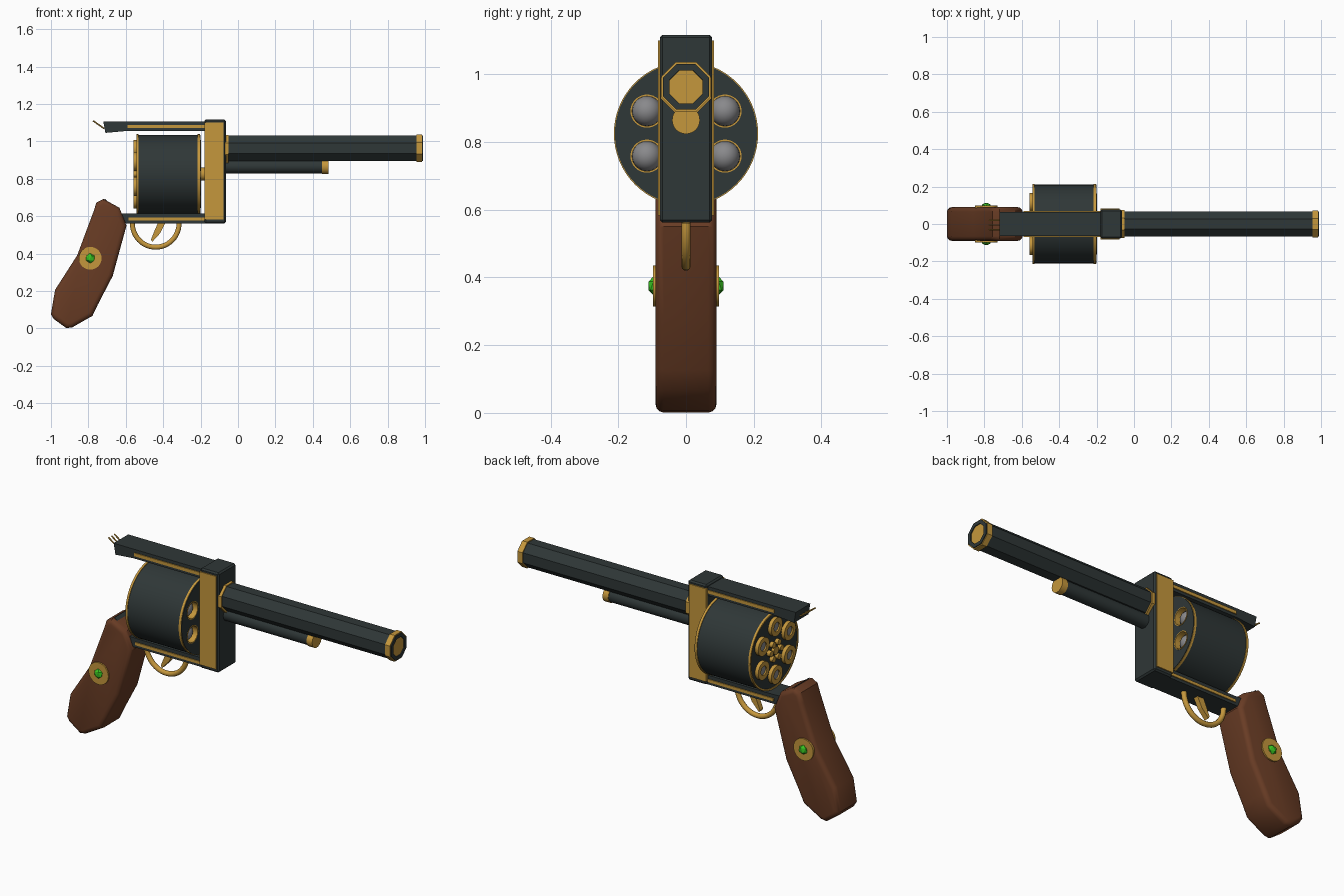
import bpy, bmesh, math
from mathutils import Matrix, Vector

if "Cube" in bpy.data.objects:
    bpy.data.objects.remove(bpy.data.objects["Cube"], do_unlink=True)


def material(name, r, g, b):
    m = bpy.data.materials.new(name)
    m.use_nodes = True
    m.diffuse_color = (r, g, b, 1)
    m.node_tree.nodes["Principled BSDF"].inputs["Base Color"].default_value = (r, g, b, 1)
    return m


STEEL = material("dark steel", 0.028, 0.038, 0.038)
GOLD = material("gold", 0.56, 0.31, 0.045)
WOOD = material("brown wood", 0.14, 0.045, 0.018)
SILVER = material("silver", 0.25, 0.25, 0.26)
GREEN = material("green gem", 0.04, 0.55, 0.015)


def finish(name, bm, mat, smooth=False):
    bmesh.ops.recalc_face_normals(bm, faces=bm.faces)
    me = bpy.data.meshes.new(name)
    bm.to_mesh(me)
    bm.free()
    me.materials.append(mat)
    ob = bpy.data.objects.new(name, me)
    bpy.context.collection.objects.link(ob)
    if smooth:
        bpy.ops.object.select_all(action='DESELECT')
        ob.select_set(True)
        bpy.context.view_layer.objects.active = ob
        bpy.ops.object.shade_smooth_by_angle(angle=math.radians(35))
    return ob


def bevel(bm, width, segments=1):
    edges = [e for e in bm.edges if e.calc_face_angle(0) > 0.6]
    bmesh.ops.bevel(bm, geom=edges, offset=width, segments=segments,
                    profile=0.5, affect='EDGES', clamp_overlap=True)


def box(name, x0, x1, y0, y1, z0, z1, mat, width=0):
    bm = bmesh.new()
    m = Matrix.Translation(((x0 + x1) / 2, (y0 + y1) / 2, (z0 + z1) / 2))
    bmesh.ops.create_cube(bm, size=1, matrix=m @ Matrix.Diagonal((x1 - x0, y1 - y0, z1 - z0, 1)))
    if width:
        bevel(bm, width)
    return finish(name, bm, mat)


def add_rod(bm, a, b, r1, r2=None, sides=32, turn=0):
    a, b = Vector(a), Vector(b)
    d = b - a
    m = Matrix.Translation((a + b) / 2) @ d.to_track_quat('Z', 'Y').to_matrix().to_4x4()
    bmesh.ops.create_cone(bm, cap_ends=True, segments=sides, radius1=r1,
                          radius2=r1 if r2 is None else r2, depth=d.length,
                          matrix=m @ Matrix.Rotation(turn, 4, 'Z'))


def rod(name, x0, x1, z, r, mat, sides=32, turn=0, smooth=True):
    bm = bmesh.new()
    add_rod(bm, (x0, 0, z), (x1, 0, z), r, sides=sides, turn=turn)
    return finish(name, bm, mat, smooth)


def prism(name, points, half, mat, width=0, segments=1, smooth=False):
    bm = bmesh.new()
    face = bm.faces.new([bm.verts.new((x, -half, z)) for x, z in points])
    ext = bmesh.ops.extrude_face_region(bm, geom=[face])["geom"]
    bmesh.ops.translate(bm, vec=(0, 2 * half, 0),
                        verts=[v for v in ext if isinstance(v, bmesh.types.BMVert)])
    bmesh.ops.recalc_face_normals(bm, faces=bm.faces)
    if width:
        # soften only the two outlines
        edges = [e for e in bm.edges if abs(e.verts[0].co.y - e.verts[1].co.y) < 1e-5]
        bmesh.ops.bevel(bm, geom=edges, offset=width, segments=segments,
                        profile=0.5, affect='EDGES', clamp_overlap=True)
    return finish(name, bm, mat, smooth)


# Octagonal barrel with a recessed bore
EIGHTH = math.pi / 8
BZ = 0.963
barrel = rod("barrel", -0.08, 0.99, BZ, 0.073, STEEL, 8, EIGHTH, False)
bm = bmesh.new()
bm.from_mesh(barrel.data)
muzzle = max(bm.faces, key=lambda f: f.calc_center_median().x)
bmesh.ops.inset_individual(bm, faces=[muzzle], thickness=0.02)
bmesh.ops.inset_individual(bm, faces=[muzzle], thickness=0.001, depth=-0.03)
bm.to_mesh(barrel.data)
bm.free()
rod("muzzle_ring", 0.955, 0.985, BZ, 0.079, GOLD, 8, EIGHTH, False)
rod("barrel_base_ring", -0.07, -0.05, BZ - 0.003, 0.081, GOLD, 8, EIGHTH, False)

# Ejector rod below the barrel
rod("ejector_rod", -0.08, 0.47, 0.865, 0.037, STEEL)
rod("ejector_cap", 0.45, 0.485, 0.865, 0.041, GOLD)

# Frame
box("frame_block", -0.18, -0.065, -0.077, 0.077, 0.562, 1.117, STEEL, 0.008)
prism("top_strap", [(-0.72, 1.106), (-0.709, 1.045), (-0.6, 1.055),
                    (-0.17, 1.055), (-0.17, 1.106)], 0.064, STEEL)
prism("bottom_strap", [(-0.17, 0.562), (-0.17, 0.613), (-0.58, 0.613), (-0.625, 0.615),
                       (-0.715, 0.695), (-0.7, 0.6), (-0.6, 0.562)], 0.064, STEEL)
for side, word in ((-1, "right"), (1, "left")):
    for part, x0, x1, z0, z1, base, top in (
            ("block_plate", -0.18, -0.077, 0.583, 1.1, 0.07, 0.083),
            ("top_stripe", -0.59, -0.18, 1.07, 1.088, 0.06, 0.069),
            ("bottom_stripe", -0.585, -0.18, 0.577, 0.593, 0.06, 0.069)):
        ya, yb = sorted((side * base, side * top))
        box(f"{word}_{part}", x0, x1, ya, yb, z0, z1, GOLD)

# Drum with six chambers cut in its front
CZ, CR = 0.825, 0.21
FRONT, BACK = -0.2, -0.54
slots = [(0.133 * math.cos(a), CZ + 0.133 * math.sin(a))
         for a in (math.pi / 6 + i * math.pi / 3 for i in range(6))]
drum = rod("drum", BACK, FRONT, CZ, CR, STEEL, 64)
bm = bmesh.new()
for y, z in slots:
    add_rod(bm, (FRONT - 0.07, y, z), (FRONT + 0.05, y, z), 0.047)
cutter = finish("chamber_cutter", bm, STEEL)
cutter.hide_render = True
cut = drum.modifiers.new("chambers", 'BOOLEAN')
cut.operation, cut.object, cut.solver = 'DIFFERENCE', cutter, 'EXACT'
bpy.ops.object.select_all(action='DESELECT')
bpy.context.view_layer.objects.active = drum
drum.select_set(True)
bpy.ops.object.modifier_apply(modifier=cut.name)
bpy.data.objects.remove(cutter, do_unlink=True)


def ring(name, x0, x1, centres, inner, outer, mat, sides=32):
    bm = bmesh.new()
    for y, z in centres:
        loops = [[bm.verts.new((x, y + r * math.cos(math.tau * i / sides),
                                z + r * math.sin(math.tau * i / sides))) for i in range(sides)]
                 for x, r in ((x0, inner), (x0, outer), (x1, outer), (x1, inner))]
        for k in range(4):
            p, q = loops[k], loops[(k + 1) % 4]
            for i in range(sides):
                j = (i + 1) % sides
                bm.faces.new((p[i], p[j], q[j], q[i]))
    return finish(name, bm, mat, True)


ring("drum_front_rim", FRONT - 0.016, FRONT - 0.003, [(0, CZ)], CR - 0.006, CR + 0.003, GOLD, 64)
ring("drum_back_rim", BACK - 0.004, BACK + 0.008, [(0, CZ)], CR - 0.006, CR + 0.003, GOLD, 64)
ring("chamber_rims", FRONT - 0.03, FRONT + 0.002, slots, 0.044, 0.049, GOLD)

# Rounds: domed tips in front, rimmed bases behind
bm = bmesh.new()
for y, z in slots:
    bmesh.ops.create_uvsphere(bm, u_segments=24, v_segments=12, radius=0.044,
                              matrix=Matrix.Translation((FRONT - 0.05, y, z)))
finish("bullet_tips", bm, SILVER, True)
ring("round_bases", BACK - 0.02, BACK + 0.01, slots, 0.025, 0.05, GOLD)
bm = bmesh.new()
for y, z in slots:
    add_rod(bm, (BACK - 0.012, y, z), (BACK + 0.01, y, z), 0.026)
finish("primers", bm, SILVER, True)

# Axle pin and the star behind the drum
rod("axle_pin", FRONT - 0.02, -0.17, CZ, 0.034, GOLD)
bm = bmesh.new()
add_rod(bm, (BACK - 0.016, 0, CZ), (BACK + 0.01, 0, CZ), 0.022)
for i in range(6):
    a = i * math.pi / 3
    y, z = 0.046 * math.cos(a), CZ + 0.046 * math.sin(a)
    add_rod(bm, (BACK - 0.02, y, z), (BACK + 0.01, y, z), 0.016, sides=12)
finish("ratchet_star", bm, GOLD, True)

# Trigger and its guard
curve = bpy.data.curves.new("trigger_guard", 'CURVE')
curve.dimensions = '3D'
curve.bevel_depth = 0.014
curve.bevel_resolution = 3
spline = curve.splines.new('POLY')
spline.points.add(24)
for i, p in enumerate(spline.points):
    a = math.pi * (1 + i / 24)
    p.co = (-0.44 + 0.125 * math.cos(a), 0, 0.562 + 0.128 * math.sin(a), 1)
    p.radius = 1
curve.materials.append(GOLD)
bpy.context.collection.objects.link(bpy.data.objects.new("trigger_guard", curve))
prism("trigger", [(-0.425, 0.57), (-0.385, 0.57), (-0.415, 0.51), (-0.458, 0.463),
                  (-0.465, 0.475), (-0.445, 0.525)], 0.014, GOLD)

# Wooden grip
prism("grip", [(-0.72, 0.692), (-0.757, 0.672), (-0.773, 0.623), (-0.86, 0.39),
               (-0.978, 0.206), (-1, 0.075), (-0.985, 0.05), (-0.917, 0.001),
               (-0.885, 0.006), (-0.778, 0.067), (-0.75, 0.126), (-0.67, 0.28),
               (-0.596, 0.55), (-0.634, 0.645)], 0.09, WOOD, 0.024, 3, True)

# Medallions with faceted gems
for side, word in ((-1, "right"), (1, "left")):
    bm = bmesh.new()
    add_rod(bm, (-0.79, side * 0.08, 0.375), (-0.79, side * 0.098, 0.375), 0.061)
    finish(word + "_medallion", bm, GOLD, True)
    bm = bmesh.new()
    m = Matrix.Translation((-0.79, side * 0.096, 0.375)) @ Matrix.Diagonal((0.028, 0.018, 0.028, 1))
    bmesh.ops.create_icosphere(bm, subdivisions=1, radius=1, matrix=m)
    finish(word + "_gem", bm, GREEN)

# Thin prongs at the rear of the strap
bm = bmesh.new()
for y in (-0.03, -0.005, 0.02):
    add_rod(bm, (-0.715, y, 1.068), (-0.775, y, 1.11), 0.004, sides=6)
finish("rear_prongs", bm, GOLD)
